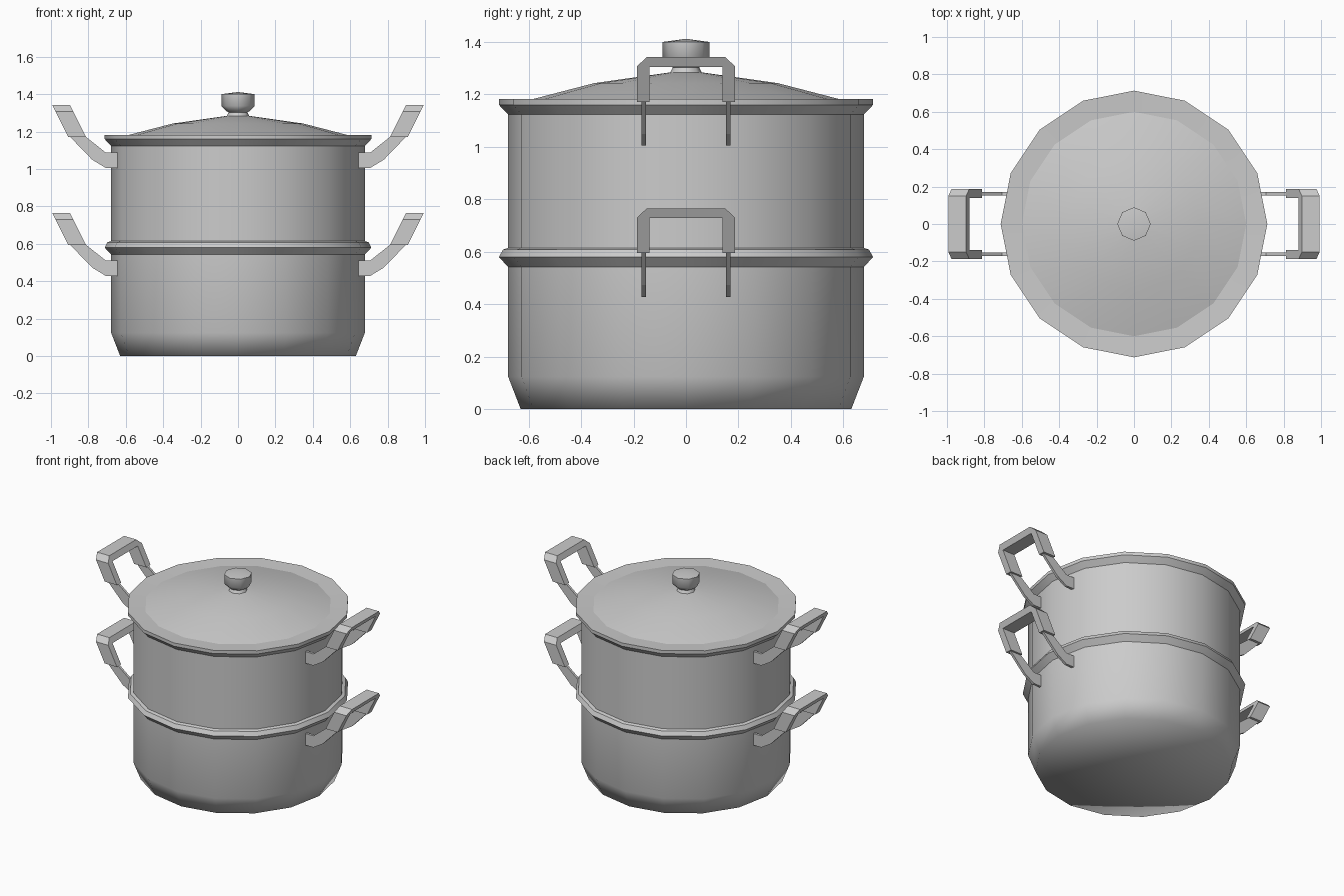
import bpy, bmesh, math

if "Cube" in bpy.data.objects:
    bpy.data.objects.remove(bpy.data.objects["Cube"])

STEEL = (0.6, 0.6, 0.6, 1)
steel = bpy.data.materials.new("brushed steel grey")
steel.use_nodes = True
steel.diffuse_color = STEEL
steel.node_tree.nodes["Principled BSDF"].inputs["Base Color"].default_value = STEEL


def finish(name, bm, smooth_angle):
    bmesh.ops.recalc_face_normals(bm, faces=bm.faces)
    mesh = bpy.data.meshes.new(name)
    bm.to_mesh(mesh)
    bm.free()
    mesh.materials.append(steel)
    obj = bpy.data.objects.new(name, mesh)
    bpy.context.collection.objects.link(obj)
    if smooth_angle:
        bpy.ops.object.select_all(action="DESELECT")
        obj.select_set(True)
        bpy.context.view_layer.objects.active = obj
        bpy.ops.object.shade_smooth_by_angle(angle=math.radians(smooth_angle))
    return obj


def lathe(name, profile, sides=16, smooth_angle=30):
    """Turn (radius, height) points round the z axis; radius 0 makes a pole."""
    bm = bmesh.new()
    rings = []
    for r, z in profile:
        count = sides if r else 1
        turns = [math.tau * i / sides for i in range(count)]
        ring = [bm.verts.new((r * math.cos(a), r * math.sin(a), z)) for a in turns]
        rings.append(ring if r else ring * sides)
    for low, high in zip(rings, rings[1:]):
        for i in range(sides):
            j = (i + 1) % sides
            bm.faces.new(dict.fromkeys((low[i], low[j], high[j], high[i])))
    return finish(name, bm, smooth_angle)


def extrude(bm, outline, offset):
    face = bm.faces.new([bm.verts.new(p) for p in outline])
    new = bmesh.ops.extrude_face_region(bm, geom=[face])["geom"]
    bmesh.ops.translate(bm, vec=offset,
                        verts=[v for v in new if isinstance(v, bmesh.types.BMVert)])


# Pots and their flared rims
R, LIP = 0.678, 0.713
lathe("lower_pot", [(0, 0), (0.63, 0), (R, 0.124), (R, 0.6)], smooth_angle=180)
lathe("lower_rim", [(R, 0.542), (LIP, 0.58), (0.698, 0.608), (0.67, 0.618)])
lathe("upper_pot", [(R, 0.6), (R, 1.14)])
lathe("upper_rim", [(R, 1.123), (LIP, 1.16), (LIP, 1.183), (0.6, 1.178)])

# Domed lid and knob
lathe("lid", [(0.6, 1.178), (0.35, 1.243), (0.06, 1.284), (0, 1.284)])
lathe("knob", [(0.062, 1.28), (0.05, 1.303), (0.066, 1.312), (0.089, 1.337),
               (0.089, 1.4), (0, 1.412)], sides=8, smooth_angle=50)

# Handles: slanted grip arch on two thin curved arms; heights relative to grip foot
GRIP = [(0.187, 0), (0.187, 0.135), (0.15, 0.17), (-0.15, 0.17), (-0.187, 0.135),
        (-0.187, 0), (-0.14, 0), (-0.14, 0.133), (0.14, 0.133), (0.14, 0)]
ARM = [(0.64, -0.167), (0.706, -0.167), (0.78, -0.122), (0.898, 0),
       (0.813, 0), (0.706, -0.085), (0.64, -0.085)]

for level, foot in (("lower", 0.595), ("upper", 1.172)):
    for side, s in (("left", 1), ("right", -1)):
        bm = bmesh.new()
        extrude(bm, [(s * (0.813 + 0.5 * h), y, foot + h) for y, h in GRIP],
                (s * 0.095, 0, 0))
        finish(f"{level}_{side}_grip", bm, 0)
        bm = bmesh.new()
        for y in (-0.17, 0.153):
            extrude(bm, [(s * x, y, foot + h) for x, h in ARM], (0, 0.017, 0))
        finish(f"{level}_{side}_arms", bm, 0)
